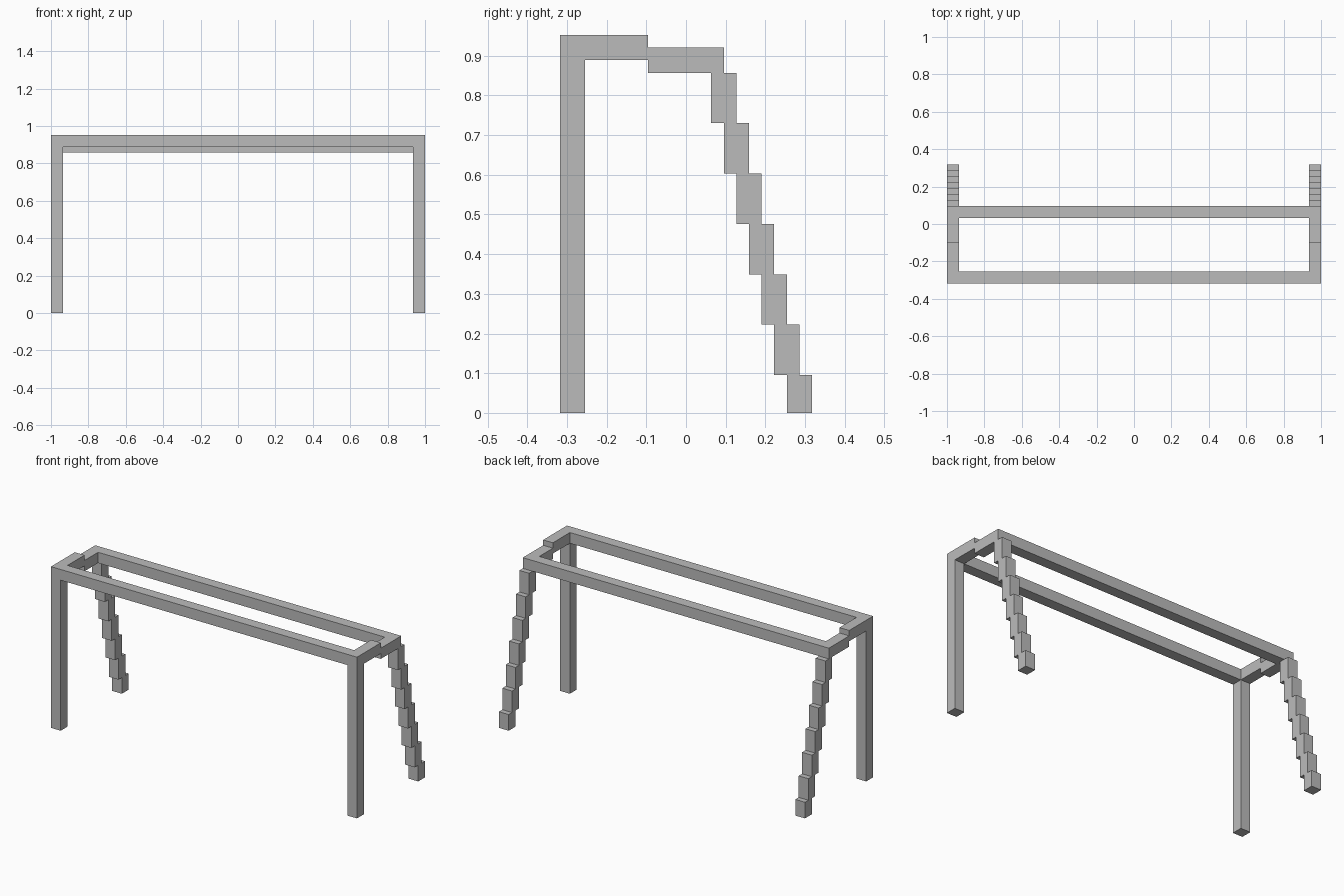
import bpy
import bmesh

cube = bpy.data.objects.get("Cube")
if cube:
    bpy.data.objects.remove(cube, do_unlink=True)

U = 2 / 63          # one grid step of the blocky design
HALF = 31.5         # half length in steps
BAR = 2             # bar thickness in steps

# Single flat grey
grey = bpy.data.materials.new("plain grey")
grey.use_nodes = True
colour = (0.5, 0.5, 0.5, 1)
grey.diffuse_color = colour
grey.node_tree.nodes["Principled BSDF"].inputs["Base Color"].default_value = colour


def extrude_profile(name, profile, x0, x1):
    """Extrude a (y, z) outline from x0 to x1, all in grid steps."""
    bm = bmesh.new()
    face = bm.faces.new([bm.verts.new((x0 * U, y * U, z * U)) for y, z in profile])
    geom = bmesh.ops.extrude_face_region(bm, geom=[face])["geom"]
    verts = [g for g in geom if isinstance(g, bmesh.types.BMVert)]
    bmesh.ops.translate(bm, verts=verts, vec=((x1 - x0) * U, 0, 0))
    bmesh.ops.recalc_face_normals(bm, faces=bm.faces)
    mesh = bpy.data.meshes.new(name)
    bm.to_mesh(mesh)
    bm.free()
    mesh.materials.append(grey)
    obj = bpy.data.objects.new(name, mesh)
    bpy.context.collection.objects.link(obj)
    return obj


# Side frame outline: straight front leg, stepped top bar, stepped splayed rear leg
outline = [(-8, 0), (-10, 0), (-10, 30), (-3, 30), (-3, 29), (3, 29), (3, 27)]
steps = [27, 23, 19, 15, 11, 7, 3, 0]
spans = list(zip(steps, steps[1:]))
for i, (top, bottom) in enumerate(spans):                    # down the back
    outline += [(4 + i, top), (4 + i, bottom)]
for i, (top, bottom) in reversed(list(enumerate(spans))):    # up the inside
    outline += [(2 + i, bottom), (2 + i, top)]
outline += [(-3, 27), (-3, 28), (-8, 28)]

for side, s in (("left", 1), ("right", -1)):
    extrude_profile(f"{side}_side_frame", outline, s * (HALF - BAR), s * HALF)

# Long rails joining the two side frames
for name, y, z in (("front_rail", -10, 28), ("rear_rail", 1, 27)):
    square = [(y, z), (y + BAR, z), (y + BAR, z + BAR), (y, z + BAR)]
    extrude_profile(name, square, -(HALF - BAR), HALF - BAR)
